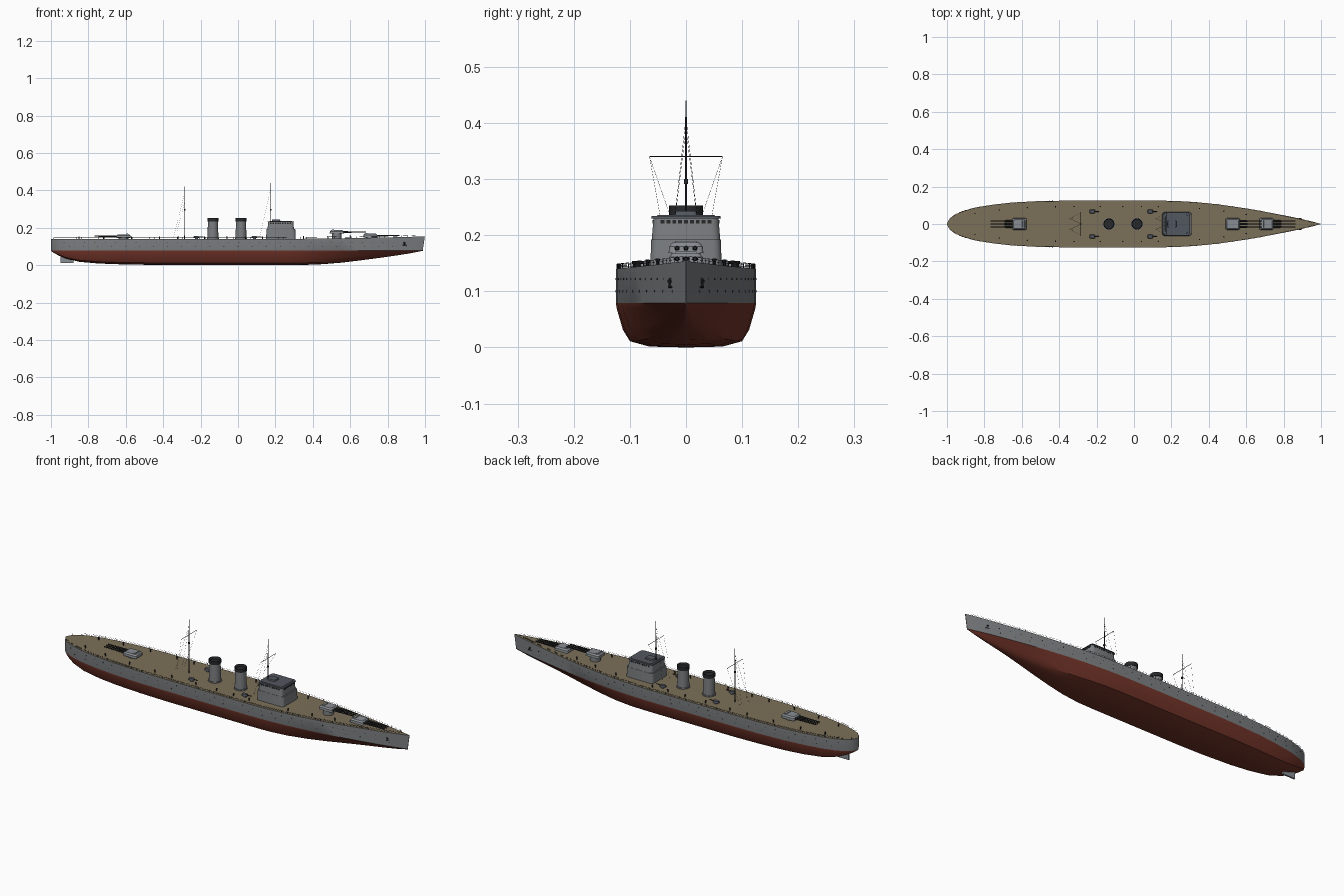
import bpy, bmesh, math
from mathutils import Vector, Matrix

if "Cube" in bpy.data.objects:
    bpy.data.objects.remove(bpy.data.objects["Cube"])


def material(name, r, g, b):
    m = bpy.data.materials.new(name)
    m.diffuse_color = (r, g, b, 1)
    m.use_nodes = True
    m.node_tree.nodes["Principled BSDF"].inputs["Base Color"].default_value = m.diffuse_color
    return m


GREY = material("hull_grey", .20, .21, .22)
RED = material("bottom_red", .17, .035, .022)
DECK = material("deck_wood", .20, .16, .10)
LIGHT = material("light_grey", .25, .27, .29)
ROOF = material("roof_slate", .085, .095, .115)
DARK = material("dark_metal", .02, .021, .023)


def finish(name, bm, *mats, smooth=True):
    me = bpy.data.meshes.new(name)
    bmesh.ops.recalc_face_normals(bm, faces=bm.faces[:])
    bm.to_mesh(me)
    bm.free()
    ob = bpy.data.objects.new(name, me)
    bpy.context.collection.objects.link(ob)
    for m in mats:
        me.materials.append(m)
    if smooth:
        bpy.ops.object.select_all(action='DESELECT')
        ob.select_set(True)
        bpy.context.view_layer.objects.active = ob
        bpy.ops.object.shade_smooth_by_angle(angle=math.radians(30))
    return ob


def rod(bm, p, q, r, r2=None, n=8):
    p, q = Vector(p), Vector(q)
    d = q - p
    mat = Matrix.Translation((p + q) / 2) @ d.to_track_quat('Z', 'Y').to_matrix().to_4x4()
    bmesh.ops.create_cone(bm, cap_ends=True, segments=n, radius1=r,
                          radius2=r if r2 is None else r2, depth=d.length, matrix=mat)


def box(bm, x0, x1, y0, y1, z0, z1, inset=0.0, bevel=0.0):
    vs = bmesh.ops.create_cube(bm, size=1)['verts']
    for v in vs:
        top = v.co.z > 0
        s = inset if top else 0
        v.co = ((x1 - s if v.co.x > 0 else x0 + s), (y1 - s if v.co.y > 0 else y0 + s), z1 if top else z0)
    if bevel:
        es = {e for v in vs for e in v.link_edges
              if abs(e.verts[0].co.z - e.verts[1].co.z) > (z1 - z0) * .5}
        bmesh.ops.bevel(bm, geom=list(es), offset=bevel, segments=3, profile=.5, affect='EDGES')


# ---- hull: stations of x, half breadth, keel height
WL = .079
STATIONS = [(-1, .004, .076), (-.985, .03, .066), (-.96, .049, .052), (-.92, .068, .035),
            (-.85, .088, .018), (-.75, .104, .009), (-.65, .115, .005), (-.5, .123, .002),
            (-.35, .125, 0), (.15, .125, 0), (.25, .122, 0), (.35, .115, .001),
            (.45, .105, .005), (.55, .091, .013), (.65, .075, .025), (.75, .056, .038),
            (.85, .036, .052), (.93, .017, .065), (.988, .001, .077)]
SECTION = [(0, 0), (.52, .02), (.80, .14), (.90, .40), (.985, .86), (1, 1)]


def half(x):
    for a, b in zip(STATIONS, STATIONS[1:]):
        if x <= b[0]:
            return a[1] + (b[1] - a[1]) * (x - a[0]) / (b[0] - a[0])
    return .001


def deck_z(x):
    return .140 + .014 * max(0, (x - .1) / .9) ** 2


bm = bmesh.new()
rings = []
for x, w, k in STATIONS:
    v_shape = min(1, max(0, (x - .3) / .5))     # bow sections turn into a V
    side = []
    for f, h in SECTION:
        side.append((x, w * (f + (h - f) * .75 * v_shape * (f < 1)), k + (WL - k) * h))
    side.append((x + .012 * max(0, x) ** 8, w, deck_z(x)))
    pts = [(a, -b, c) for a, b, c in side[:0:-1]] + side
    rings.append([bm.verts.new(p) for p in pts])
for a, b in zip(rings, rings[1:]):
    for i in range(len(a)):
        j = (i + 1) % len(a)
        f = bm.faces.new((a[i], a[j], b[j], b[i]))
        z = f.calc_center_median().z
        f.material_index = 2 if j == 0 else (0 if z > WL else 1)
for r in (rings[0], rings[-1]):
    bm.faces.new(r)
finish("hull", bm, GREY, RED, DECK)

# ---- rudder
bm = bmesh.new()
box(bm, -.95, -.88, -.004, .004, .012, .05)
finish("rudder", bm, LIGHT, smooth=False)

# ---- portholes, hawse pipes and anchors
bm = bmesh.new()
for s in (-1, 1):
    for z, x0, step, n in ((.122, -.93, .055, 34), (.100, -.90, .075, 25)):
        for i in range(n):
            x = x0 + i * step
            w = half(x)
            nrm = Vector((half(x - .01) - half(x + .01), .02 * s, 0)).normalized()
            c = Vector((x, w * s, z))
            rod(bm, c - nrm * .001, c + nrm * .0008, .0022)
    y = half(.885) * s
    rod(bm, (.885, y * .9, .122), (.892, y * 1.08, .117), .004)
    rod(bm, (.89, y * 1.08, .119), (.89, y * 1.04, .107), .0018)
    rod(bm, (.88, y * 1.1, .108), (.90, y * .92, .108), .0018)
finish("portholes_and_anchors", bm, DARK)

# ---- deck railing
bm = bmesh.new()
for s in (-1, 1):
    prev = None
    for i in range(66):
        x = -.985 + i * .03
        x = min(x, .975)
        b = Vector((x, s * max(half(x) - .002, .001), deck_z(x)))
        t = b + Vector((0, 0, .009))
        rod(bm, b, t, .0005, n=4)
        if prev:
            rod(bm, prev, t, .0003, n=4)
            rod(bm, prev - Vector((0, 0, .004)), t - Vector((0, 0, .004)), .0003, n=4)
        prev = t
finish("railing", bm, DARK, smooth=False)

# ---- bridge block
bm = bmesh.new()
box(bm, .150, .308, -.064, .064, .135, .192, .002, .014)
finish("bridge_lower", bm, GREY)
bm = bmesh.new()
box(bm, .158, .299, -.061, .061, .192, .230, .003, .014)
finish("bridge_upper", bm, GREY)
bm = bmesh.new()
box(bm, .157, .300, -.062, .062, .230, .234, .001, .014)
box(bm, .167, .290, -.052, .052, .234, .236, .001, .012)
finish("bridge_roof", bm, ROOF)
bm = bmesh.new()
box(bm, .18, .227, -.02, .02, .235, .243, .002, .005)
finish("bridge_director", bm, ROOF)
bm = bmesh.new()
for i in range(9):
    y = -.042 + i * .0105
    box(bm, .2955, .2978, y - .0035, y + .0035, .221, .2275)
    x = .176 + i * .0128
    for s in (-1, 1):
        box(bm, x - .004, x + .004, s * .0588 - .001, s * .0588 + .001, .221, .2275)
finish("bridge_windows", bm, DARK, smooth=False)

# ---- funnels
for name, x in (("front_funnel", .016), ("rear_funnel", -.134)):
    bm = bmesh.new()
    rod(bm, (x, 0, .135), (x, 0, .146), .033, n=32)
    rod(bm, (x, 0, .146), (x, 0, .238), .029, .027, n=32)
    finish(name, bm, GREY)
    bm = bmesh.new()
    rod(bm, (x, 0, .234), (x, 0, .253), .030, n=32)
    top = max(bm.faces, key=lambda f: f.calc_center_median().z)
    bmesh.ops.inset_region(bm, faces=[top], thickness=.004)
    bmesh.ops.translate(bm, verts=top.verts[:], vec=(0, 0, -.012))
    finish(name + "_cap", bm, DARK)

# ---- main turrets: centre x, base z, facing
for name, x, z, s in (("bow_turret", .708, .149, 1), ("raised_turret", .528, .168, 1),
                      ("stern_turret", -.612, .146, -1)):
    bm = bmesh.new()
    rod(bm, (x, 0, .13), (x, 0, z + .001), .026, n=28)
    finish(name + "_barbette", bm, GREY)
    bm = bmesh.new()
    box(bm, x - .038, x + .038, -.031, .031, z, z + .012, .001, .007)
    box(bm, x - .037, x + .037, -.030, .030, z + .012, z + .019, .006, .007)
    box(bm, x - s * .02 - .006, x - s * .02 + .006, -.020, .020, z + .018, z + .022, .001)
    finish(name, bm, LIGHT)
    bm = bmesh.new()
    for y in (-.016, 0, .016):
        rod(bm, (x + s * .03, y, z + .009), (x + s * .08, y, z + .009), .0046, .004, n=12)
        rod(bm, (x + s * .08, y, z + .009), (x + s * .156, y, z + .009), .0036, .003, n=12)
    finish(name + "_barrels", bm, DARK)

# ---- secondary guns
for i, x in enumerate((-.222, .088)):
    for s in (-1, 1):
        bm = bmesh.new()
        y = s * .067
        rod(bm, (x, y, .138), (x, y, .146), .009, n=16)
        box(bm, x - .016, x + .014, y - .010, y + .010, .146, .155, .002, .004)
        finish(f"small_gun_{i}_{'port' if s > 0 else 'starboard'}", bm, ROOF)
        bm = bmesh.new()
        rod(bm, (x + .01, y, .151), (x + .036, y, .152), .0018)
        finish(f"small_gun_barrel_{i}_{'port' if s > 0 else 'starboard'}", bm, DARK)

# ---- masts with yards, lookout and rigging
for name, x, top, yard in (("fore_mast", .175, .44, .34), ("rear_mast", -.285, .42, .34)):
    bm = bmesh.new()
    rod(bm, (x, 0, .137), (x, 0, top), .0026, .0012, n=10)
    rod(bm, (x, -.065, yard), (x, .065, yard), .001)
    box(bm, x - .004, x + .004, -.004, .004, .291, .300)
    for s in (-1, 1):
        rod(bm, (x, s * .065, yard), (x - .05, s * .03, .24 if x > 0 else .145), .0003, n=4)
        rod(bm, (x, 0, top - .03), (x - .06, s * .03, .145), .0003, n=4)
    finish(name, bm, DARK)

# ---- deck bollards and vents
bm = bmesh.new()
for x in (-.85, -.72, -.57, -.42, -.32, -.18, -.06, .04, .13, .35, .48, .6):
    for s in (-1, 1):
        y = s * (half(x) - .032)
        z = deck_z(x)
        rod(bm, (x, y, z - .002), (x, y, z + .010), .0025)
        rod(bm, (x, y, z + .010), (x, y, z + .014), .0036)
finish("deck_vents", bm, DARK)
